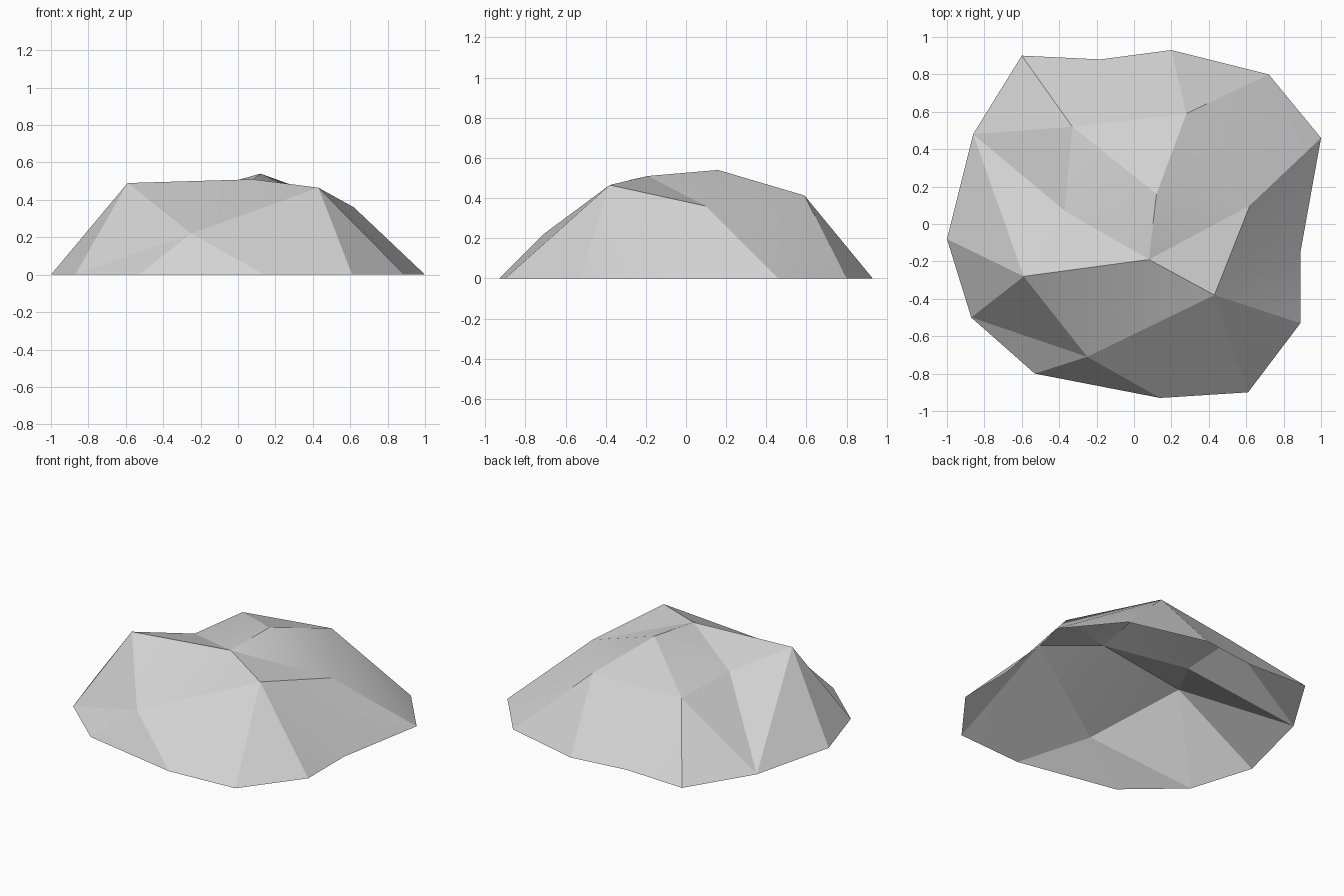
import bpy

cube = bpy.data.objects.get("Cube")
if cube:
    bpy.data.objects.remove(cube, do_unlink=True)

# Ground outline, counter-clockwise from the -x side
rim = [(-1, -.08), (-.87, -.5), (-.53, -.8), (.14, -.93), (.61, -.9),
       (.89, -.53), (.89, -.15), (1, .46), (.72, .8), (.2, .93),
       (-.18, .88), (-.6, .9), (-.86, .48)]

# Raised corners of the rock; "i" is the hollow in the crown
peaks = {
    "a": (-.59, -.28, .49), "b": (-.25, -.71, .22), "c": (.43, -.38, .465),
    "d": (.62, .1, .36), "e": (.08, -.19, .51), "f": (.12, .16, .54),
    "g": (.28, .59, .413), "h": (-.33, .52, .385), "i": (-.37, .07, .402),
}
verts = [(x, y, 0) for x, y in rim] + list(peaks.values())
top = {name: len(rim) + i for i, name in enumerate(peaks)}

# Each rim edge rises to one raised corner; wedges fill in between two corners
owners = "abbcccdgghhha"
faces = []
for i, owner in enumerate(owners):
    nxt = (i + 1) % len(rim)
    following = owners[nxt]
    faces.append((i, nxt, top[owner]))
    if (owner, following) == ("h", "a"):
        # Wedge that drops into the hollow
        faces.append((nxt, top["i"], top["h"]))
        faces.append((nxt, top["a"], top["i"]))
    elif following != owner:
        faces.append((nxt, top[following], top[owner]))

# Upper facets
for tri in ("abe", "bce", "cde", "edf", "dgf", "fgh", "ifh", "ief", "aei"):
    faces.append(tuple(top[k] for k in tri))

mesh = bpy.data.meshes.new("rock")
mesh.from_pydata(verts, [], faces)
rock = bpy.data.objects.new("rock", mesh)
bpy.context.collection.objects.link(rock)

# Stone colour
stone = bpy.data.materials.new("light_grey_stone")
stone.use_nodes = True
colour = (.65, .65, .65, 1)
stone.diffuse_color = colour
stone.node_tree.nodes["Principled BSDF"].inputs["Base Color"].default_value = colour
mesh.materials.append(stone)

# Soft shading only across the shallowest creases
bpy.context.view_layer.objects.active = rock
rock.select_set(True)
bpy.ops.object.shade_smooth_by_angle(angle=.27)
